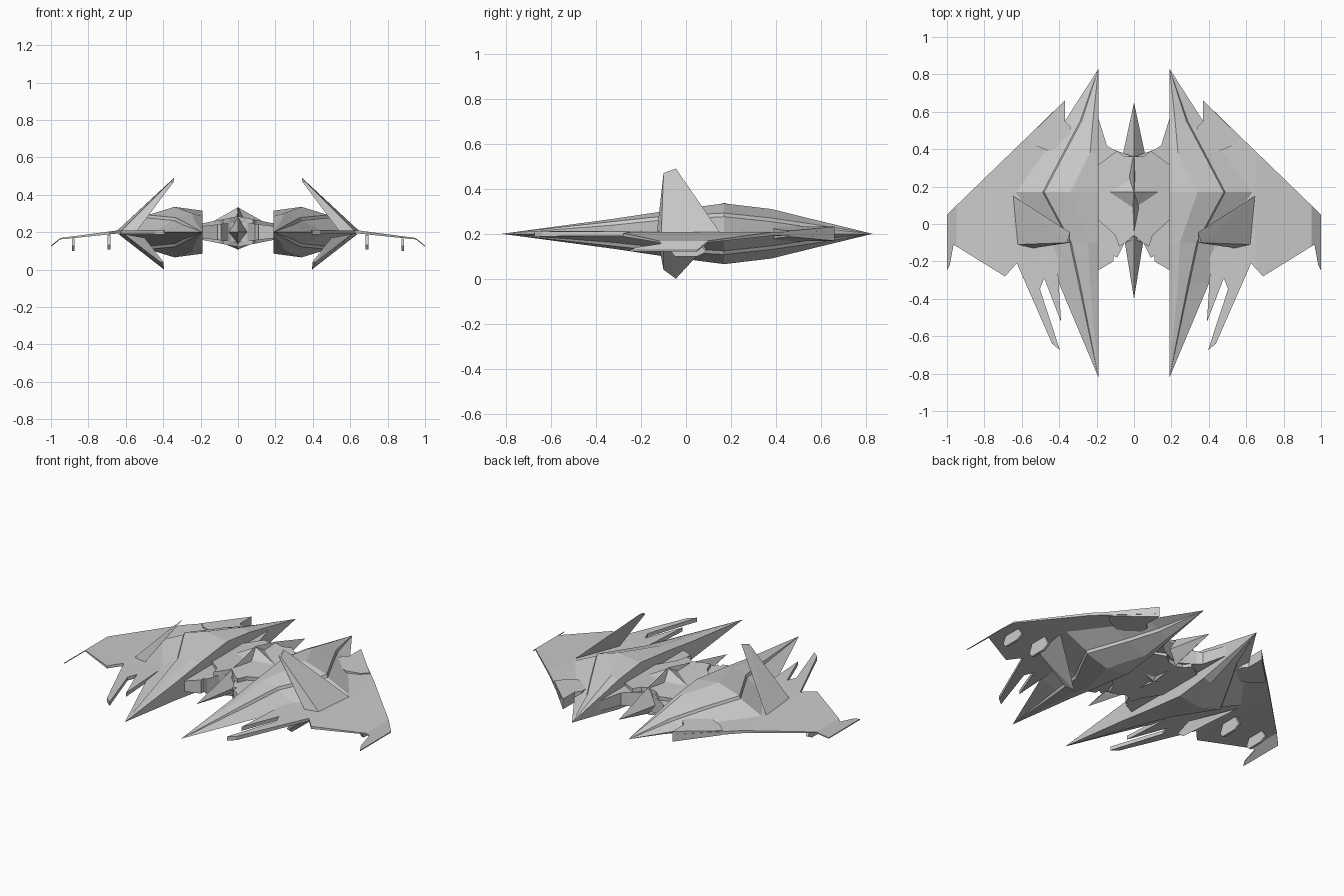
import bpy, bmesh
from mathutils import Vector

if "Cube" in bpy.data.objects:
    bpy.data.objects.remove(bpy.data.objects["Cube"])

MID = 0.2  # height of the wing plane


def finish(name, verts, faces, mirror=True, hull=False):
    me = bpy.data.meshes.new(name)
    me.from_pydata(verts, [], faces)
    bm = bmesh.new()
    bm.from_mesh(me)
    if hull:
        res = bmesh.ops.convex_hull(bm, input=bm.verts[:])
        bmesh.ops.delete(bm, geom=[v for v in res["geom_interior"] if isinstance(v, bmesh.types.BMVert)],
                         context='VERTS')
    bmesh.ops.remove_doubles(bm, verts=bm.verts[:], dist=0.0004)
    bmesh.ops.recalc_face_normals(bm, faces=bm.faces[:])
    bm.to_mesh(me)
    bm.free()
    ob = bpy.data.objects.new(name, me)
    bpy.context.collection.objects.link(ob)
    if mirror:
        m = ob.modifiers.new("Mirror", 'MIRROR')
        m.use_mirror_merge = False
    return ob


def slab(name, outline, top, bottom, cuts=()):
    """Plate from a top-view outline; top and bottom give the height at x."""
    bm = bmesh.new()
    bm.faces.new([bm.verts.new((x, y, 0)) for x, y in outline])
    for c in cuts:
        bmesh.ops.bisect_plane(bm, geom=bm.verts[:] + bm.edges[:] + bm.faces[:],
                               plane_co=(c, 0, 0), plane_no=(1, 0, 0))
    bmesh.ops.triangulate(bm, faces=bm.faces[:])
    bm.verts.index_update()
    n = len(bm.verts)
    flat = [(v.co.x, v.co.y) for v in bm.verts]
    verts = [(x, y, bottom(x)) for x, y in flat] + [(x, y, top(x)) for x, y in flat]
    tris = [[v.index for v in f.verts] for f in bm.faces]
    faces = [t[::-1] for t in tris] + [[i + n for i in t] for t in tris]
    for e in bm.edges:
        if e.is_boundary:
            a, b = e.verts[0].index, e.verts[1].index
            faces.append((a, b, b + n, a + n))
    bm.free()
    return finish(name, verts, faces)


def loft(name, rings, mirror=True):
    n = len(rings[0])
    verts = [p for r in rings for p in r]
    faces = [(i * n + j, i * n + (j + 1) % n, (i + 1) * n + (j + 1) % n, (i + 1) * n + j)
             for i in range(len(rings) - 1) for j in range(n)]
    return finish(name, verts, faces, mirror)


# side hulls: y, inner height, ridge x/height, stepped shoulder x/height, outer x
stations = [
    (-0.82, 0, .19, 0, .19, 0, .19),
    (-0.32, .055, .235, .067, .288, .055, .40),
    (-0.10, .085, .245, .100, .335, .078, .46),
    (0.17, .115, .34, .135, .48, .092, .65),
    (0.38, .090, .235, .110, .37, .070, .50),
    (0.55, .055, .220, .068, .28, .045, .37),
    (0.83, 0, .19, 0, .19, 0, .19)]
rings = []
for y, hi, xr, hr, xs, hs, xo in stations:
    tip = hi == 0
    half = [(.19, hi), (xr, hr), (xs, hs), (xs + (0 if tip else .008), hs - (0 if tip else .016))]
    rings.append([(x, y, MID + h) for x, h in half] + [(xo, y, MID)]
                 + [(x, y, MID - h) for x, h in reversed(half)])
loft("side_hull", rings)


# swept wing with drooping tip and forward prongs
def wing_z(x):
    if x < .65:
        return MID
    if x < .95:
        return MID - .035 * (x - .65) / .3
    return .165 - .04 * (x - .95) / .05


def wing_t(x):
    return .012 - .009 * max(0, x - .4) / .6


slab("wing", [(.37, .66), (1, .05), (1, -.25), (.985, -.22), (.965, -.11), (.69, -.28),
              (.626, -.21), (.438, -.64), (.396, -.674), (.503, -.348), (.48, -.29),
              (.39, -.524), (.41, -.2), (.3, -.1), (.3, .5), (.37, .54)],
     lambda x: wing_z(x) + wing_t(x), lambda x: wing_z(x) - wing_t(x), (.4, .65, .95))

# raised plate at the rear wing root
slab("rear_wing_plate", [(.37, .66), (.37, .55), (.34, .52), (.34, .44), (.455, .39), (.53, .42), (.57, .46)],
     lambda x: MID + .034 - .09 * (x - .34), lambda x: MID - .034 + .09 * (x - .34))

# tall fins leaning inward above, short ones below
finish("upper_fin", [(.655, .155, .2), (.63, -.11, .2), (.545, -.13, .2),
                     (.36, -.10, .47), (.345, -.10, .468), (.342, -.045, .49)], [], hull=True)
finish("lower_fin", [(.64, .13, .19), (.61, -.10, .19), (.50, -.125, .17),
                     (.415, -.10, .04), (.40, -.10, .042), (.395, -.045, 0)], [], hull=True)

# small vertical plates hanging under the wing
for i, (x, z) in enumerate(((.69, .107), (.88, .10))):
    side = [(-.05, .185 - i * .02), (-.07, z + .025), (-.05, z), (.05, z), (.09, z + .02), (.06, .185 - i * .02)]
    finish("wing_pylon_%d" % (i + 1), [(x + s, y, h) for s in (-.007, .007) for y, h in side], [], hull=True)

# stepped layers joining the hulls at the centre
slab("hub_lower_layer", [(0, -.08), (.05, -.10), (.09, -.18), (.11, -.17), (.11, -.20), (.195, -.25),
                         (.195, .58), (.145, .42), (.115, .40), (.06, .38), (0, .36)],
     lambda x: MID + .055 - .12 * x, lambda x: MID - .055 + .12 * x)
slab("hub_middle_layer", [(0, -.06), (.045, -.10), (.08, -.12), (.10, -.06), (.20, .03), (.20, .31),
                          (.12, .37), (.09, .39), (.05, .36), (0, .36)],
     lambda x: MID + .085 - .2 * x, lambda x: MID - .08 + .2 * x)
finish("hub_diamond", [(.235, .17, MID), (-.235, .17, MID), (0, -.07, MID), (0, .40, MID),
                       (0, .17, .332), (0, .17, .108)], [], mirror=False, hull=True)

# central spindle, pinched at the middle
spindle = [(-.40, 0, 0, 0), (-.03, .06, .088, .07), (.17, .022, .137, .097), (.37, .06, .088, .07), (.65, 0, 0, 0)]
loft("central_spindle", [[(w, y, MID), (0, y, MID + t), (-w, y, MID), (0, y, MID - b)]
                         for y, w, t, b in spindle], mirror=False)
